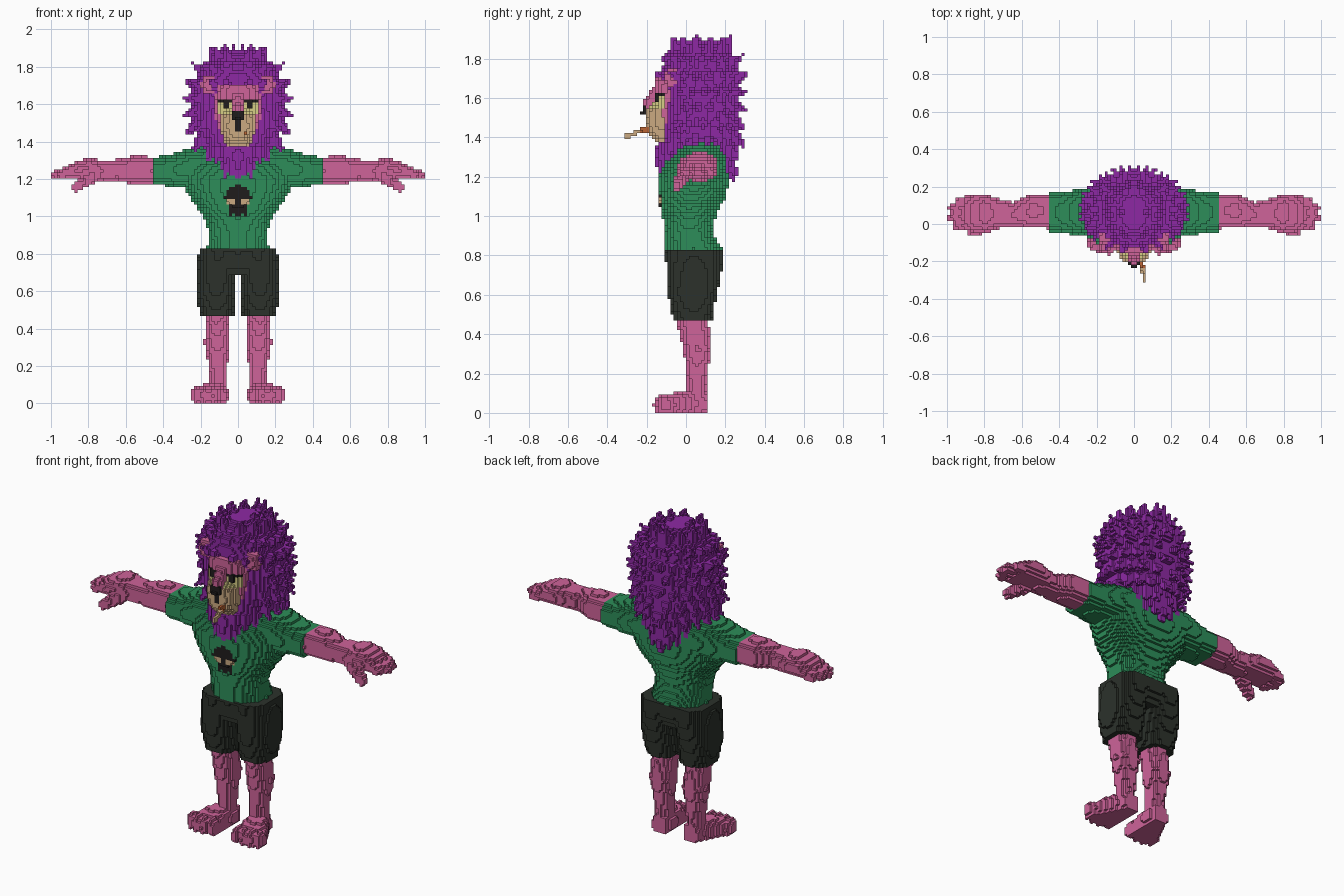
import bpy, math
from mathutils import Vector

V = 1 / 64                      # voxel edge
cells = {}                      # (i, j, k) -> part name

COLOURS = {
    "purple": (0.27, 0.022, 0.37), "pink": (0.62, 0.125, 0.32), "green": (0.026, 0.27, 0.10),
    "charcoal": (0.025, 0.031, 0.024), "tan": (0.60, 0.40, 0.22), "cream": (0.68, 0.62, 0.24),
    "black": (0.014, 0.012, 0.012), "orange": (0.50, 0.13, 0.035),
}
PARTS = {
    "shirt": "green", "shorts": "charcoal", "arms": "pink", "legs": "pink", "mane": "purple",
    "face": "pink", "ears": "pink", "muzzle": "tan", "nose": "black", "eyes": "cream",
    "eyelids": "black", "shirt_skull": "black", "skull_eyes": "tan",
    "stick": "tan", "stick_filter": "orange",
}


def put(part, c, mirror=True):
    if c[2] >= 0:
        cells[c] = part
        if mirror:
            cells[(-1 - c[0], c[1], c[2])] = part


def span(lo, hi):
    return range(math.floor(lo / V), math.floor(hi / V) + 1)


def section(secs, t):
    """Interpolated cross-section (centre u, v, radius u, v) at t."""
    for a, b in zip(secs, secs[1:]):
        if a[0] <= t <= b[0]:
            f = (t - a[0]) / (b[0] - a[0])
            return [p + (q - p) * f for p, q in zip(a[1:], b[1:])]


def loft(part, axis, secs, n=2.0):
    """Fill a stack of superellipses along an axis, mirrored in x."""
    for k in span(secs[0][0], secs[-1][0]):
        s = section(secs, (k + 0.5) * V)
        if not s:
            continue
        cu, cv, ru, rv = s
        for i in span(cu - ru, cu + ru):
            for j in span(cv - rv, cv + rv):
                du, dv = abs((i + 0.5) * V - cu) / ru, abs((j + 0.5) * V - cv) / rv
                if du ** n + dv ** n <= 1:
                    c = [i, j]
                    c.insert(axis, k)
                    put(part, tuple(c))


def spike(part, a, b, ra, rb, mirror=True):
    """Fill a tapered capsule from a to b."""
    a, b = Vector(a), Vector(b)
    d = b - a
    r = max(ra, rb)
    box = [span(min(a[q], b[q]) - r, max(a[q], b[q]) + r) for q in range(3)]
    for i in box[0]:
        for j in box[1]:
            for k in box[2]:
                p = Vector((i + 0.5, j + 0.5, k + 0.5)) * V
                t = min(1, max(0, (p - a).dot(d) / d.length_squared))
                if (p - a - d * t).length <= ra + (rb - ra) * t:
                    put(part, (i, j, k), mirror)


def ball(part, c, r):
    secs = []
    for q in range(13):
        f = -math.cos(math.pi * q / 12)
        w = max(0.01, math.sqrt(max(0, 1 - f * f)))
        secs.append((c[2] + r[2] * f, c[0], c[1], r[0] * w, r[1] * w))
    loft(part, 2, secs)


def paint(part, x0, x1, z0, z1, rule=lambda x, z: True):
    """Recolour the front-most voxels inside a rectangle of the front view."""
    for i in span(x0, x1):
        for k in span(z0, z1):
            x, z = (i + 0.5) * V, (k + 0.5) * V
            if x0 <= x <= x1 and z0 <= z <= z1 and rule(x, z):
                j = next((j for j in range(-24, 24) if (i, j, k) in cells), None)
                if j is not None:
                    put(part, (i, j, k))


# legs, feet and toes
loft("legs", 2, [(0.03, .107, .055, .05, .05), (.13, .107, .052, .048, .05), (.22, .108, .056, .053, .056),
                 (.32, .11, .058, .071, .073), (.4, .112, .045, .064, .076), (.5, .112, .025, .062, .085)])
loft("legs", 1, [(-.12, .157, .03, .09, .045), (-.09, .153, .035, .094, .055), (-.03, .135, .045, .078, .065),
                 (.05, .108, .05, .058, .07), (.11, .103, .045, .045, .05)], 2.6)
for x, y in ((.083, -.118), (.13, -.125), (.178, -.12), (.222, -.105)):
    ball("legs", (x, y, .042), (.027, .04, .05))

# shorts
loft("shorts", 2, [(.475, .113, .035, .09, .1), (.6, .12, .033, .106, .123),
                   (.7, .113, .04, .106, .138), (.83, .1, .045, .108, .15)], 2.5)
loft("shorts", 2, [(.68, 0, .04, .14, .11), (.74, 0, .042, .2, .135), (.83, 0, .045, .2, .15)], 2.6)

# arms, palms, fingers and thumbs
loft("arms", 0, [(.4, .07, 1.245, .095, .07), (.55, .07, 1.25, .092, .075), (.65, .05, 1.245, .066, .06),
                 (.72, .055, 1.245, .078, .053), (.8, .06, 1.258, .1, .057), (.88, .055, 1.245, .095, .045),
                 (.91, .055, 1.24, .085, .035)], 2.3)
for y, tip in ((-.012, .95), (.036, .976), (.084, .972), (.127, .935)):
    spike("arms", (.84, y, 1.255), (tip, y * .9 + .006, 1.222), .031, .023)
spike("arms", (.77, -.005, 1.22), (.865, -.045, 1.155), .036, .026)

# shirt body and sleeves
loft("shirt", 2, [(.828, 0, .04, .165, .145), (.88, 0, .025, .16, .13), (.93, 0, .013, .163, .12),
                  (.98, 0, .017, .175, .13), (1.03, 0, .017, .205, .148), (1.09, 0, .03, .25, .168),
                  (1.15, 0, .038, .285, .178), (1.2, 0, .04, .3, .18), (1.27, 0, .05, .29, .165),
                  (1.33, 0, .075, .27, .13), (1.37, 0, .09, .2, .1)], 2.2)
loft("shirt", 0, [(.12, .07, 1.26, .14, .11), (.25, .065, 1.26, .13, .105), (.31, .062, 1.25, .12, .098),
                  (.38, .062, 1.245, .113, .082), (.447, .062, 1.243, .113, .074)], 2.4)

# mane body, then rows of pointed locks
mane = [(1.2, 0, .05, .05, .17), (1.3, 0, .055, .14, .185), (1.38, 0, .06, .19, .19), (1.5, 0, .07, .245, .195),
        (1.62, 0, .08, .255, .19), (1.72, 0, .07, .235, .2), (1.82, 0, .065, .165, .17), (1.885, 0, .06, .07, .09)]
loft("mane", 2, mane)
for row in range(9):
    z = 1.28 + row * .07
    _, cy, rx, ry = section(mane, z)
    count = 6 if row == 8 else 10
    out = .02 if row in (0, 1, 8) else .042
    rise = -.07 if row < 3 else -.045 + (row - 3) * .023
    for q in range(count):
        a = math.pi * (q + (.25 if row % 2 else .75)) / count
        if 1.41 < z < 1.7 and a < .9:
            continue                # leave the face open
        s, c = math.sin(a), -math.cos(a)
        if row > 6 and c < 0:
            c *= .85
        base = (rx * s * .93, cy + ry * c * .93, z)
        spike("mane", base, (s * (rx + out), cy + c * (ry + out), z + rise), .036, .006)
for x in (.065, .0):
    spike("mane", (x, .055 + x * .3, 1.83), (x, .05, 1.88 + x * .55), .05, .008)
spike("mane", (0, -.1, 1.3), (0, -.135, 1.215), .06, .012)
spike("mane", (0, .2, 1.3), (0, .235, 1.185), .06, .012)

# face, ears, muzzle and bridge of the nose
loft("face", 2, [(1.42, 0, -.06, .085, .08), (1.5, 0, -.06, .118, .095),
                 (1.6, 0, -.06, .128, .1), (1.7, 0, -.06, .11, .095)], 2.5)
ball("ears", (.155, -.075, 1.703), (.042, .036, .055))
loft("muzzle", 2, [(1.375, 0, -.11, .062, .045), (1.42, 0, -.112, .083, .085), (1.48, 0, -.12, .095, .09),
                   (1.54, 0, -.12, .09, .083), (1.575, 0, -.12, .06, .05)], 2.3)
loft("face", 2, [(1.515, 0, -.17, .04, .062), (1.58, 0, -.16, .036, .055), (1.66, 0, -.14, .032, .03)], 2.5)

# painted nose, eyes, lids and pupils
paint("nose", 0, .032, 1.515, 1.56)
paint("nose", 0, .018, 1.45, 1.515)
paint("eyes", .031, .108, 1.545, 1.61)
paint("eyelids", .031, .112, 1.605, 1.626)
paint("eyelids", .047, .078, 1.58, 1.61)

# skull badge on the chest
paint("shirt_skull", 0, .075, 1.0, 1.17,
      lambda x, z: (x / .071) ** 2 + ((z - 1.1) / .066) ** 2 < 1 or (x < .047 and z < 1.07))
paint("shirt", .016, .031, 1.0, 1.016)
paint("skull_eyes", .022, .055, 1.068, 1.096)

# smoking stick at the corner of the mouth
spike("stick_filter", (.036, -.17, 1.452), (.044, -.225, 1.432), .014, .014, False)
spike("stick", (.045, -.235, 1.427), (.058, -.303, 1.406), .012, .012, False)

# turn the exposed voxel sides into one mesh object per part
SIDES = {
    (1, 0, 0): ((1, 0, 0), (1, 1, 0), (1, 1, 1), (1, 0, 1)),
    (-1, 0, 0): ((0, 0, 0), (0, 0, 1), (0, 1, 1), (0, 1, 0)),
    (0, 1, 0): ((0, 1, 0), (0, 1, 1), (1, 1, 1), (1, 1, 0)),
    (0, -1, 0): ((0, 0, 0), (1, 0, 0), (1, 0, 1), (0, 0, 1)),
    (0, 0, 1): ((0, 0, 1), (1, 0, 1), (1, 1, 1), (0, 1, 1)),
    (0, 0, -1): ((0, 0, 0), (0, 1, 0), (1, 1, 0), (1, 0, 0)),
}
mats = {}
for name, rgb in COLOURS.items():
    mats[name] = bpy.data.materials.new(name)
    mats[name].diffuse_color = (*rgb, 1)
built = {part: ({}, []) for part in PARTS}
for (i, j, k), part in cells.items():
    verts, faces = built[part]
    for (a, b, c), corners in SIDES.items():
        if (i + a, j + b, k + c) not in cells:
            faces.append([verts.setdefault((i + p, j + q, k + r), len(verts)) for p, q, r in corners])
for part, (verts, faces) in built.items():
    mesh = bpy.data.meshes.new(part)
    mesh.from_pydata([(x * V, y * V, z * V) for x, y, z in verts], [], faces)
    mesh.materials.append(mats[PARTS[part]])
    bpy.context.collection.objects.link(bpy.data.objects.new(part, mesh))
